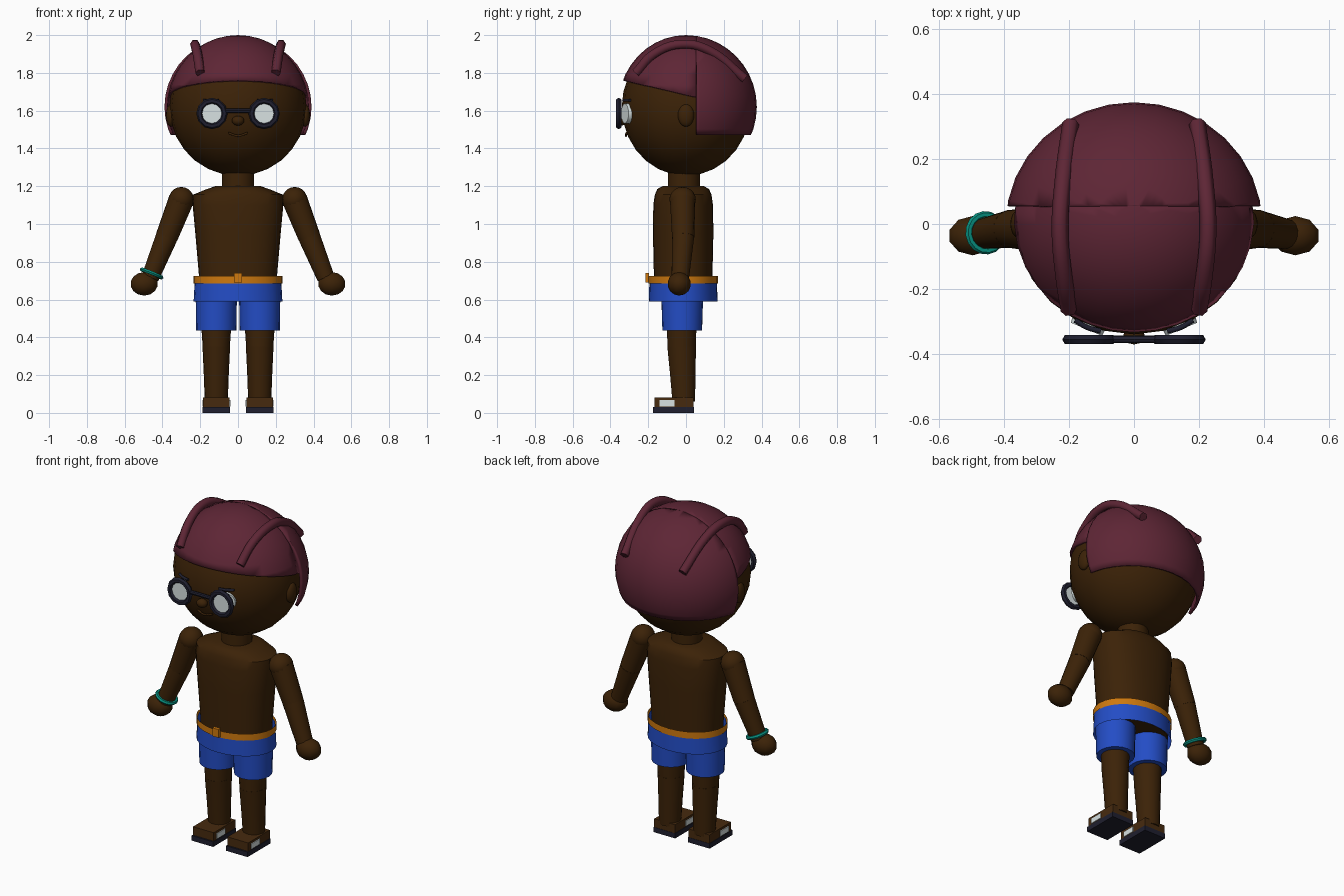
import bpy, bmesh, math
from mathutils import Vector, Matrix

cube = bpy.data.objects.get("Cube")
if cube:
    bpy.data.objects.remove(cube, do_unlink=True)


def material(name, rgb):
    m = bpy.data.materials.new(name)
    m.use_nodes = True
    col = (*[(c / 255) ** 2.2 for c in rgb], 1)
    m.diffuse_color = col
    node = m.node_tree.nodes["Principled BSDF"]
    node.inputs["Base Color"].default_value = col
    node.inputs["Roughness"].default_value = 0.8
    return m


SKIN = material("dark brown skin", (62, 39, 16))
HAIR = material("plum hair", (94, 42, 56))
BLUE = material("blue cloth", (40, 78, 196))
ORANGE = material("orange belt", (205, 120, 22))
TEAL = material("teal band", (16, 144, 128))
DARK = material("dark navy", (36, 36, 50))
WHITE = material("pale grey", (215, 225, 225))
SHOE = material("shoe brown", (72, 46, 22))


def finish(name, bm, mat, smooth=True):
    bmesh.ops.recalc_face_normals(bm, faces=bm.faces)
    mesh = bpy.data.meshes.new(name)
    bm.to_mesh(mesh)
    bm.free()
    ob = bpy.data.objects.new(name, mesh)
    bpy.context.collection.objects.link(ob)
    mesh.materials.append(mat)
    if smooth:
        bpy.ops.object.select_all(action="DESELECT")
        ob.select_set(True)
        bpy.context.view_layer.objects.active = ob
        bpy.ops.object.shade_smooth_by_angle(angle=math.radians(40))
    return ob


def frame(loc, direction=(0, 0, 1)):
    turn = Vector(direction).to_track_quat("Z", "Y").to_matrix().to_4x4()
    return Matrix.Translation(loc) @ turn


def ball_mesh(loc, radii, u=24, v=14):
    bm = bmesh.new()
    bmesh.ops.create_uvsphere(bm, u_segments=u, v_segments=v, radius=1)
    bm.transform(Matrix.Translation(loc) @ Matrix.Diagonal((*radii, 1)))
    return bm


def ball(name, loc, radii, mat, u=16, v=10):
    return finish(name, ball_mesh(loc, radii, u, v), mat)


def limb(name, a, b, ra, rb, mat, sides=16):
    a, b = Vector(a), Vector(b)
    bm = bmesh.new()
    bmesh.ops.create_cone(bm, cap_ends=True, segments=sides, radius1=ra,
                          radius2=rb, depth=(b - a).length,
                          matrix=frame((a + b) / 2, b - a))
    return finish(name, bm, mat)


def box(name, loc, size, mat):
    bm = bmesh.new()
    bmesh.ops.create_cube(bm, size=1, matrix=Matrix.Translation(loc) @ Matrix.Diagonal((*size, 1)))
    return finish(name, bm, mat, False)


def loft(name, stations, mat, power=2, caps=True, x=0, n=28):
    # stations: height, centre y, half width, half depth
    bm = bmesh.new()
    rings = []
    for z, cy, rx, ry in stations:
        ring = []
        for i in range(n):
            t = math.tau * i / n
            c, s = math.cos(t), math.sin(t)
            ring.append(bm.verts.new((
                x + rx * math.copysign(abs(c) ** (2 / power), c),
                cy + ry * math.copysign(abs(s) ** (2 / power), s), z)))
        rings.append(ring)
    for lo, hi in zip(rings, rings[1:]):
        for i in range(n):
            j = (i + 1) % n
            bm.faces.new((lo[i], lo[j], hi[j], hi[i]))
    if caps:
        bm.faces.new(rings[0])
        bm.faces.new(rings[-1])
    return finish(name, bm, mat)


def torus(name, loc, direction, major, minor, mat, n=16, m=6):
    bm = bmesh.new()
    grid = []
    for i in range(n):
        t = math.tau * i / n
        out = Vector((math.cos(t), math.sin(t), 0))
        grid.append([bm.verts.new(out * (major + minor * math.cos(math.tau * j / m))
                     + Vector((0, 0, minor * math.sin(math.tau * j / m)))) for j in range(m)])
    for i in range(n):
        for j in range(m):
            p, q, k = grid[i], grid[(i + 1) % n], (j + 1) % m
            bm.faces.new((p[j], q[j], q[k], p[k]))
    bm.transform(frame(loc, direction))
    return finish(name, bm, mat)


def tube(name, points, radius, mat):
    cu = bpy.data.curves.new(name, "CURVE")
    cu.dimensions = "3D"
    cu.bevel_depth, cu.bevel_resolution, cu.resolution_u = radius, 1, 5
    cu.use_fill_caps = True
    sp = cu.splines.new("BEZIER")
    sp.bezier_points.add(len(points) - 1)
    for bp, p in zip(sp.bezier_points, points):
        bp.co = p
        bp.handle_left_type = bp.handle_right_type = "AUTO"
    cu.materials.append(mat)
    ob = bpy.data.objects.new(name, cu)
    bpy.context.collection.objects.link(ob)
    return ob


def shell(name, radii, cuts):
    # ellipsoid cap trimmed by planes, each keeping the side of its normal
    bm = ball_mesh((0, 0, 1.62), radii, 32, 20)
    for point, normal in cuts:
        bmesh.ops.bisect_plane(bm, geom=bm.verts[:] + bm.edges[:] + bm.faces[:],
                               plane_co=point, plane_no=normal, clear_inner=True)
    ob = finish(name, bm, HAIR)
    solid = ob.modifiers.new("thickness", "SOLIDIFY")
    solid.thickness, solid.offset = 0.015, -1


# Head, neck and hair
ball("head", (0, 0, 1.62), (0.363, 0.34, 0.365), SKIN, 24, 14)
limb("neck", (0, -0.01, 1.15), (0, -0.01, 1.3), 0.085, 0.085, SKIN)
shell("front_hair", (0.375, 0.36, 0.38),
      [((0, -0.33, 1.76), (0, 0.09, 0.39)), ((0, 0.06, 1.67), (0, -1, 0))])
shell("back_hair", (0.395, 0.375, 0.38),
      [((0, 0.055, 1.6), (0, 1, 0)), ((0, 0, 1.47), (0, 0, 1))])

# Face
ball("nose", (0, -0.343, 1.547), (0.033, 0.028, 0.026), SKIN, 12, 8)
tube("mouth", [(-0.05, -0.315, 1.482), (0, -0.318, 1.467), (0.05, -0.315, 1.482)], 0.006, SKIN)
limb("glasses_bridge", (-0.065, -0.355, 1.6), (0.065, -0.355, 1.6), 0.012, 0.012, DARK, 8)

# Torso, belt and shorts
loft("torso", [(0.61, -0.015, 0.205, 0.155), (0.73, -0.015, 0.207, 0.155),
               (0.95, -0.015, 0.226, 0.16), (1.1, -0.015, 0.24, 0.158),
               (1.155, -0.015, 0.238, 0.15), (1.185, -0.015, 0.165, 0.137),
               (1.2, -0.015, 0.12, 0.11)], SKIN, 2.3)
loft("shorts_waist", [(0.59, -0.015, 0.235, 0.182), (0.715, -0.015, 0.228, 0.178)],
     BLUE, caps=False)
loft("belt", [(0.685, -0.015, 0.235, 0.184), (0.725, -0.015, 0.235, 0.184)],
     ORANGE, caps=False)
box("belt_buckle", (0, -0.205, 0.715), (0.04, 0.02, 0.05), ORANGE)

for side, s in (("left", 1), ("right", -1)):
    # Hair ridges and ears
    tube(side + "_hair_ridge",
         [(s * 0.2, -0.265, 1.8), (s * 0.215, -0.17, 1.9), (s * 0.228, -0.02, 1.952),
          (s * 0.22, 0.12, 1.92), (s * 0.195, 0.31, 1.77)], 0.026, HAIR)
    ball(side + "_ear", (s * 0.355, 0, 1.575), (0.026, 0.043, 0.06), SKIN)

    # Eyes, brows and glasses
    out = Vector((s * 0.42, -1, 0)).normalized()
    eye = Vector((s * 0.142, -0.313, 1.585))
    limb(side + "_eye", eye - out * 0.02, eye + out * 0.012, 0.055, 0.052, WHITE)
    brow = eye + Vector((0, 0, 0.07))
    along = Vector((0.04, s * 0.017, 0))
    tube(side + "_brow", [brow - along, brow + out * 0.006, brow + along], 0.008, DARK)
    torus(side + "_glasses_rim", (s * 0.138, -0.356, 1.585), (0, -1, 0), 0.067, 0.016, DARK, 12)
    limb(side + "_lens", (s * 0.138, -0.352, 1.585), (s * 0.138, -0.358, 1.585),
         0.06, 0.06, WHITE, 12)

    # Arms and hands
    shoulder = Vector((s * 0.3, -0.018, 1.13))
    elbow = Vector((s * 0.378, -0.015, 0.93))
    wrist = Vector((s * 0.465, -0.03, 0.715))
    ball(side + "_shoulder", shoulder, (0.066, 0.07, 0.066), SKIN)
    limb(side + "_upper_arm", shoulder, elbow, 0.067, 0.059, SKIN)
    ball(side + "_elbow", elbow, (0.058, 0.058, 0.058), SKIN)
    limb(side + "_forearm", elbow, wrist, 0.059, 0.047, SKIN)
    ball(side + "_hand", (s * 0.497, -0.036, 0.683), (0.076, 0.062, 0.062), SKIN, 10, 7)

    # Legs and shorts
    x = s * 0.115
    loft(side + "_shorts_leg", [(0.435, -0.02, 0.106, 0.105), (0.66, -0.02, 0.11, 0.112)],
         BLUE, x=x, n=20)
    loft(side + "_upper_leg", [(0.35, -0.023, 0.072, 0.076), (0.47, -0.023, 0.08, 0.08)],
         SKIN, x=x, n=18)
    loft(side + "_lower_leg", [(0.06, -0.012, 0.061, 0.061), (0.2, -0.017, 0.066, 0.068),
                               (0.352, -0.023, 0.073, 0.077)], SKIN, x=x, n=18)

    # Shoes
    box(side + "_sole", (x, -0.067, 0.015), (0.144, 0.217, 0.03), DARK)
    box(side + "_shoe", (x, -0.063, 0.055), (0.138, 0.206, 0.052), SHOE)
    for edge in (-1, 1):
        box(side + "_shoe_patch", (x + edge * 0.071, -0.1, 0.051), (0.006, 0.08, 0.032), WHITE)

# Wrist band
torus("wrist_band", (-0.457, -0.027, 0.738), (-0.4, -0.05, -1), 0.056, 0.011, TEAL)
